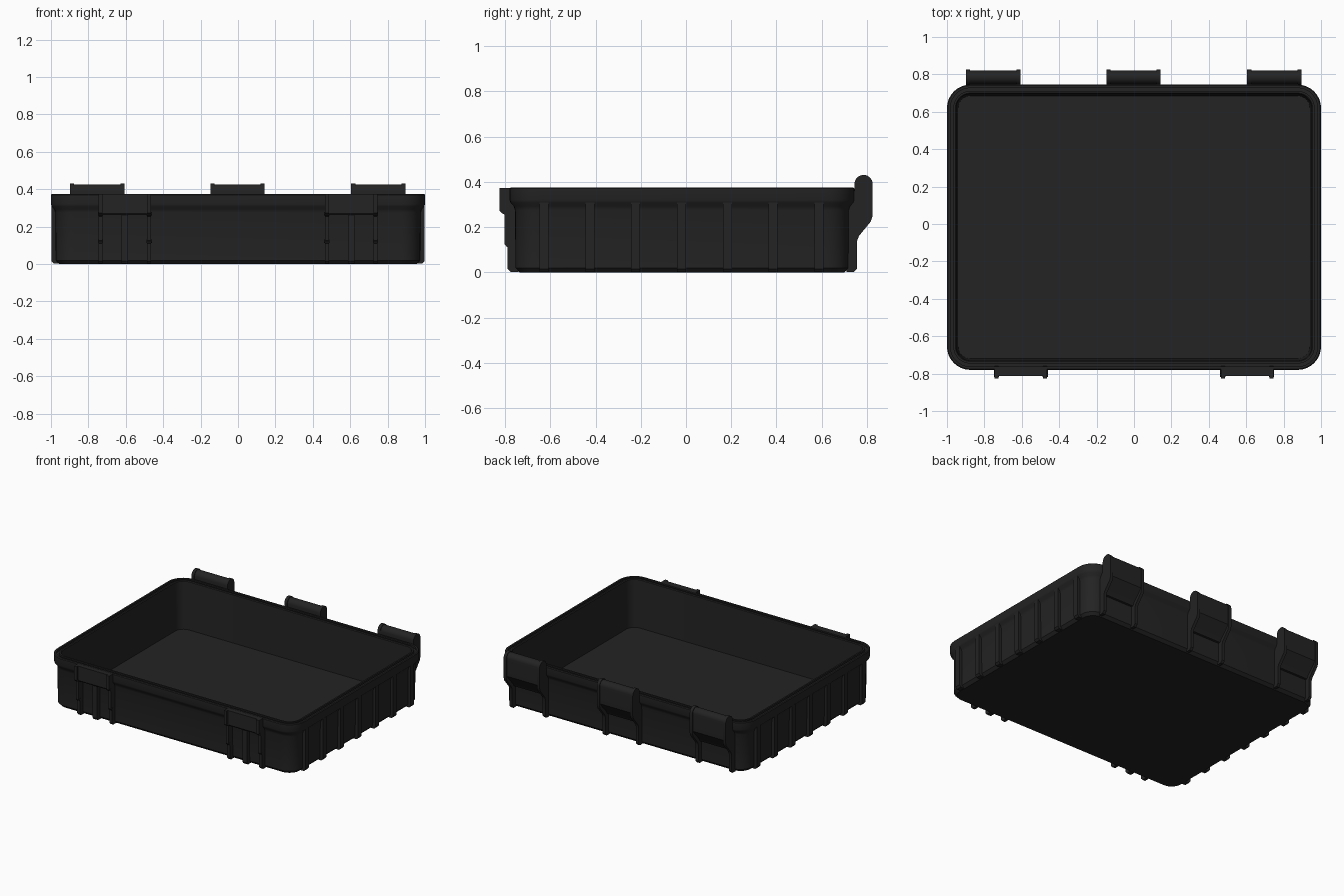
import bpy, bmesh, math

if "Cube" in bpy.data.objects:
    bpy.data.objects.remove(bpy.data.objects["Cube"])

black = bpy.data.materials.new("black plastic")
black.diffuse_color = (0.017, 0.017, 0.017, 1)
black.use_nodes = True
black.node_tree.nodes["Principled BSDF"].inputs["Base Color"].default_value = black.diffuse_color
CY = -0.0175            # middle of the tray in y
HX, HY, R = 1.0, 0.7625, 0.125


def finish(name, bm):
    bmesh.ops.recalc_face_normals(bm, faces=bm.faces)
    me = bpy.data.meshes.new(name)
    bm.to_mesh(me)
    bm.free()
    ob = bpy.data.objects.new(name, me)
    bpy.context.collection.objects.link(ob)
    me.materials.append(black)
    bpy.ops.object.select_all(action='DESELECT')
    ob.select_set(True)
    bpy.context.view_layer.objects.active = ob
    bpy.ops.object.shade_smooth_by_angle(angle=math.radians(30))
    return ob


def ring(inset, steps=8):
    """Rounded rectangle outline, shrunk by inset."""
    r = R - inset
    pts = []
    for k, (sx, sy) in enumerate([(1, 1), (-1, 1), (-1, -1), (1, -1)]):
        for i in range(steps + 1):
            a = math.pi / 2 * (k + i / steps)
            pts.append((sx * (HX - R) + r * math.cos(a),
                        CY + sy * (HY - R) + r * math.sin(a)))
    return pts


def prism(name, spans, profile, axis='x'):
    """Extrude an outline across each span; axis x: (y, z), axis y: (x, z)."""
    bm = bmesh.new()
    for a, b in spans:
        ends = []
        for t in (a, b):
            ends.append([bm.verts.new((t, u, z) if axis == 'x' else (u, t, z))
                         for u, z in profile])
        n = len(profile)
        for i in range(n):
            j = (i + 1) % n
            bm.faces.new((ends[0][i], ends[0][j], ends[1][j], ends[1][i]))
        bm.faces.new(ends[0])
        bm.faces.new(ends[1][::-1])
    return finish(name, bm)


# Tray shell: outer wall, flared rim, gasket groove, inner wall and floor
levels = [(0.045, 0.0), (0.026, 0.02), (0.024, 0.275), (0.018, 0.293),
          (0.004, 0.308), (0.0, 0.32), (0.0, 0.37), (0.005, 0.375),
          (0.018, 0.375), (0.018, 0.36), (0.034, 0.36), (0.034, 0.375),
          (0.045, 0.375), (0.05, 0.37), (0.06, 0.025)]
bm = bmesh.new()
loops = [[bm.verts.new((x, y, z)) for x, y in ring(d)] for d, z in levels]
for lo, hi in zip(loops, loops[1:]):
    for i in range(len(lo)):
        j = (i + 1) % len(lo)
        bm.faces.new((lo[i], lo[j], hi[j], hi[i]))
bm.faces.new(loops[0][::-1])
bm.faces.new(loops[-1])
finish("tray", bm)

# Seven stiffening ribs on each short side
rib_spans = [(-0.6275 + 0.2025 * i - 0.02, -0.6275 + 0.2025 * i + 0.02)
             for i in range(7)]
for side, s in (("right", 1), ("left", -1)):
    prism(side + "_ribs", rib_spans,
          [(s * x, z) for x, z in [(0.95, 0.002), (0.985, 0.002), (0.997, 0.016),
                                   (0.997, 0.31), (0.95, 0.31)]], 'y')


def arc(cy, cz, r, a0, a1, n):
    return [(cy + r * math.cos(math.radians(a0 + (a1 - a0) * i / n)),
             cz + r * math.sin(math.radians(a0 + (a1 - a0) * i / n)))
            for i in range(n + 1)]


# Hinges along the back: side cheeks and a recessed knuckle between them
PIN_Y, PIN_Z = 0.785, 0.391
cheek = ([(0.71, 0.002), (0.742, 0.002), (0.757, 0.018), (0.757, 0.14),
          (0.764, 0.16), (0.817, 0.225), (0.825, 0.25)]
         + arc(PIN_Y, PIN_Z, 0.04, 0, 180, 16) + [(0.745, 0.36), (0.71, 0.33)])
knuckle = ([(0.71, 0.16), (0.737, 0.16), (0.747, 0.18), (0.795, 0.232),
            (0.818, 0.262)]
           + arc(PIN_Y, PIN_Z, 0.035, 0, 180, 16) + [(0.75, 0.365), (0.71, 0.33)])
bm = bmesh.new()
bmesh.ops.create_cone(bm, cap_ends=True, segments=16, radius1=0.012,
                      radius2=0.012, depth=2.2)
for v in bm.verts:
    v.co = (v.co.z, PIN_Y + v.co.x, PIN_Z + v.co.y)
pin_cutter = finish("pin_cutter", bm)
pin_cutter.hide_render = True
pin_cutter.hide_viewport = True
for label, cx in (("left", -0.7525), ("middle", -0.0025), ("right", 0.75)):
    w, t = 0.145, 0.022
    for part, spans, outline in (
            ("hinge_cheeks", [(cx - w, cx - w + t), (cx + w - t, cx + w)], cheek),
            ("hinge_knuckle", [(cx - w + t, cx + w - t)], knuckle)):
        ob = prism(label + "_" + part, spans, outline)
        cut = ob.modifiers.new("pin_hole", 'BOOLEAN')
        cut.object = pin_cutter
        cut.operation = 'DIFFERENCE'
        cut.solver = 'EXACT'

# Latch mounts on the front: ears, plate, centre rib and pins
ear = [(-0.74, 0.002), (-0.775, 0.002), (-0.789, 0.016), (-0.789, 0.11),
       (-0.803, 0.125), (-0.803, 0.255), (-0.825, 0.272), (-0.825, 0.374),
       (-0.765, 0.374), (-0.74, 0.30)]
plate = [(-0.74, 0.262), (-0.806, 0.262), (-0.812, 0.27), (-0.812, 0.374),
         (-0.775, 0.374), (-0.74, 0.33)]
centre = [(-0.74, 0.002), (-0.775, 0.002), (-0.786, 0.016), (-0.786, 0.265),
          (-0.74, 0.265)]
for label, cx in (("left", -0.605), ("right", 0.605)):
    prism(label + "_latch_ears", [(cx + s * 0.13 - 0.011, cx + s * 0.13 + 0.011)
                                  for s in (-1, 1)], ear)
    prism(label + "_latch_plate", [(cx - 0.12, cx + 0.12)], plate)
    prism(label + "_latch_centre_rib", [(cx - 0.018, cx + 0.018)], centre)
    for z, y in ((0.268, -0.808), (0.122, -0.789)):
        prism(label + "_latch_pins", [(cx + s * 0.13 - 0.014, cx + s * 0.13 + 0.014)
                                      for s in (-1, 1)],
              arc(y, z, 0.009, 0, 315, 7))
